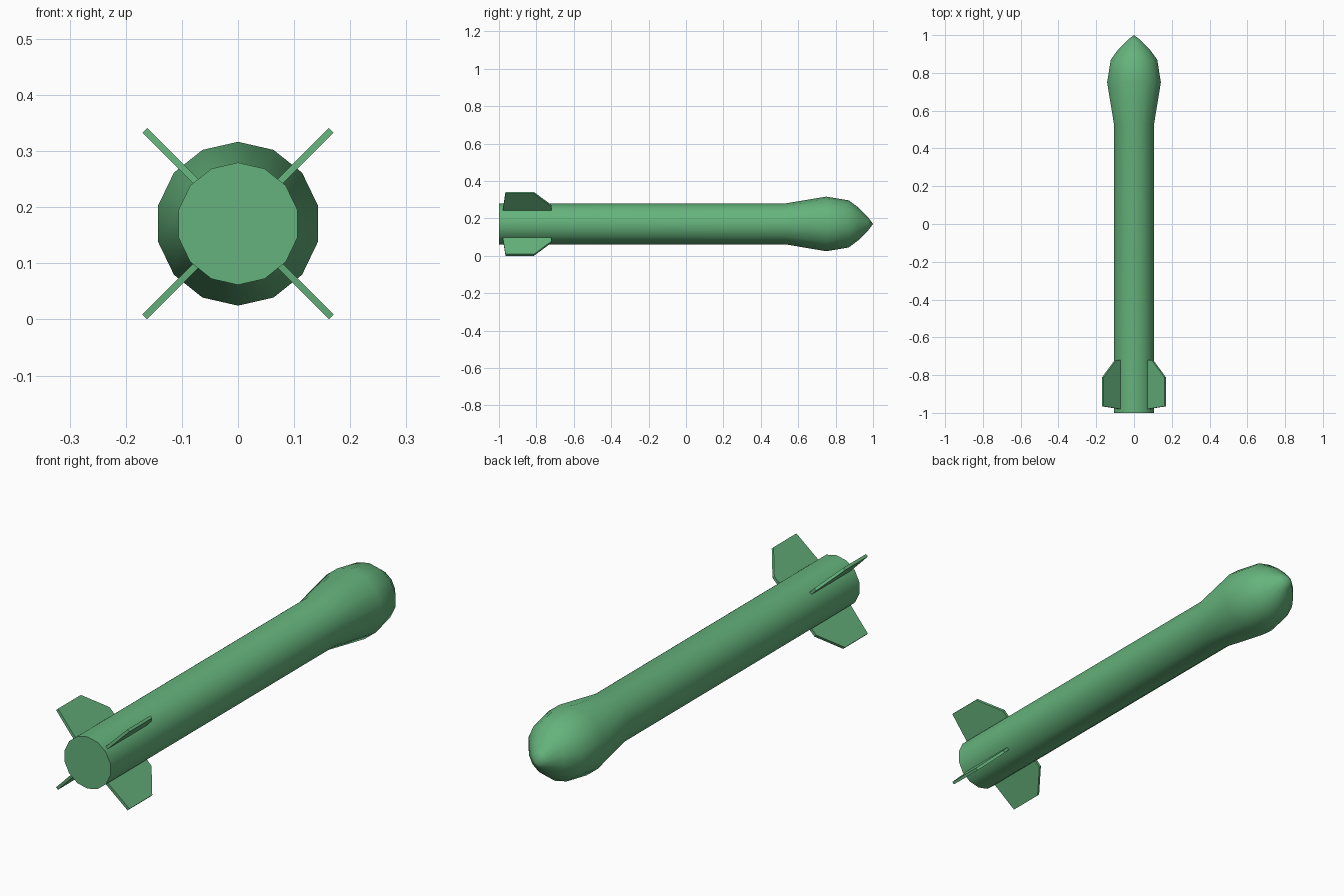
import bpy, bmesh
from math import radians, sin, cos, pi, tau
from mathutils import Matrix, Vector

if "Cube" in bpy.data.objects:
    bpy.data.objects.remove(bpy.data.objects["Cube"])

AXIS_Z = 0.1705
SIDES = 14

mat = bpy.data.materials.new("green")
mat.diffuse_color = (0.13, 0.45, 0.2, 1)
mat.use_nodes = True
mat.node_tree.nodes["Principled BSDF"].inputs["Base Color"].default_value = mat.diffuse_color


def finish(bm, name):
    bmesh.ops.recalc_face_normals(bm, faces=bm.faces)
    mesh = bpy.data.meshes.new(name)
    bm.to_mesh(mesh)
    bm.free()
    mesh.materials.append(mat)
    obj = bpy.data.objects.new(name, mesh)
    obj.location.z = AXIS_Z
    bpy.context.collection.objects.link(obj)
    return obj


# Body: (y, radius) profile revolved around the long axis, with a bulged nose
profile = [(-1, 0.109), (0.53, 0.109), (0.75, 0.146), (0.87, 0.126),
           (0.925, 0.085), (0.975, 0.034)]
bm = bmesh.new()
rings = []
for y, r in profile:
    angles = [pi / 2 + tau * i / SIDES for i in range(SIDES)]
    rings.append([bm.verts.new((r * cos(a), y, r * sin(a))) for a in angles])
for a, b in zip(rings, rings[1:]):
    for i in range(SIDES):
        j = (i + 1) % SIDES
        bm.faces.new((a[i], a[j], b[j], b[i]))
bm.faces.new(rings[0])
tip = bm.verts.new((0, 1, 0))
for i in range(SIDES):
    bm.faces.new((rings[-1][i], rings[-1][(i + 1) % SIDES], tip))
body = finish(bm, "rocket_body")
bpy.context.view_layer.objects.active = body
body.select_set(True)
bpy.ops.object.shade_smooth_by_angle(angle=radians(40))

# Tail fins: flat (radius, y) outline with thickness, on the four diagonals
outline = [(0.104, -0.98), (0.235, -0.965), (0.235, -0.813),
           (0.138, -0.72), (0.104, -0.72)]
THICK = 0.012
names = ["fin_upper_right", "fin_upper_left", "fin_lower_left", "fin_lower_right"]
for k, name in enumerate(names):
    bm = bmesh.new()
    face = bm.faces.new([bm.verts.new((r, y, -THICK / 2)) for r, y in outline])
    ext = bmesh.ops.extrude_face_region(bm, geom=[face])
    top = [v for v in ext["geom"] if isinstance(v, bmesh.types.BMVert)]
    bmesh.ops.translate(bm, verts=top, vec=Vector((0, 0, THICK)))
    if len(bm.faces) == len(outline) + 1:  # close the base if it was consumed
        bmesh.ops.holes_fill(bm, edges=bm.edges)
    turn = Matrix.Rotation(-radians(45 + 90 * k), 4, 'Y')
    bmesh.ops.transform(bm, matrix=turn, verts=bm.verts)
    finish(bm, name)
